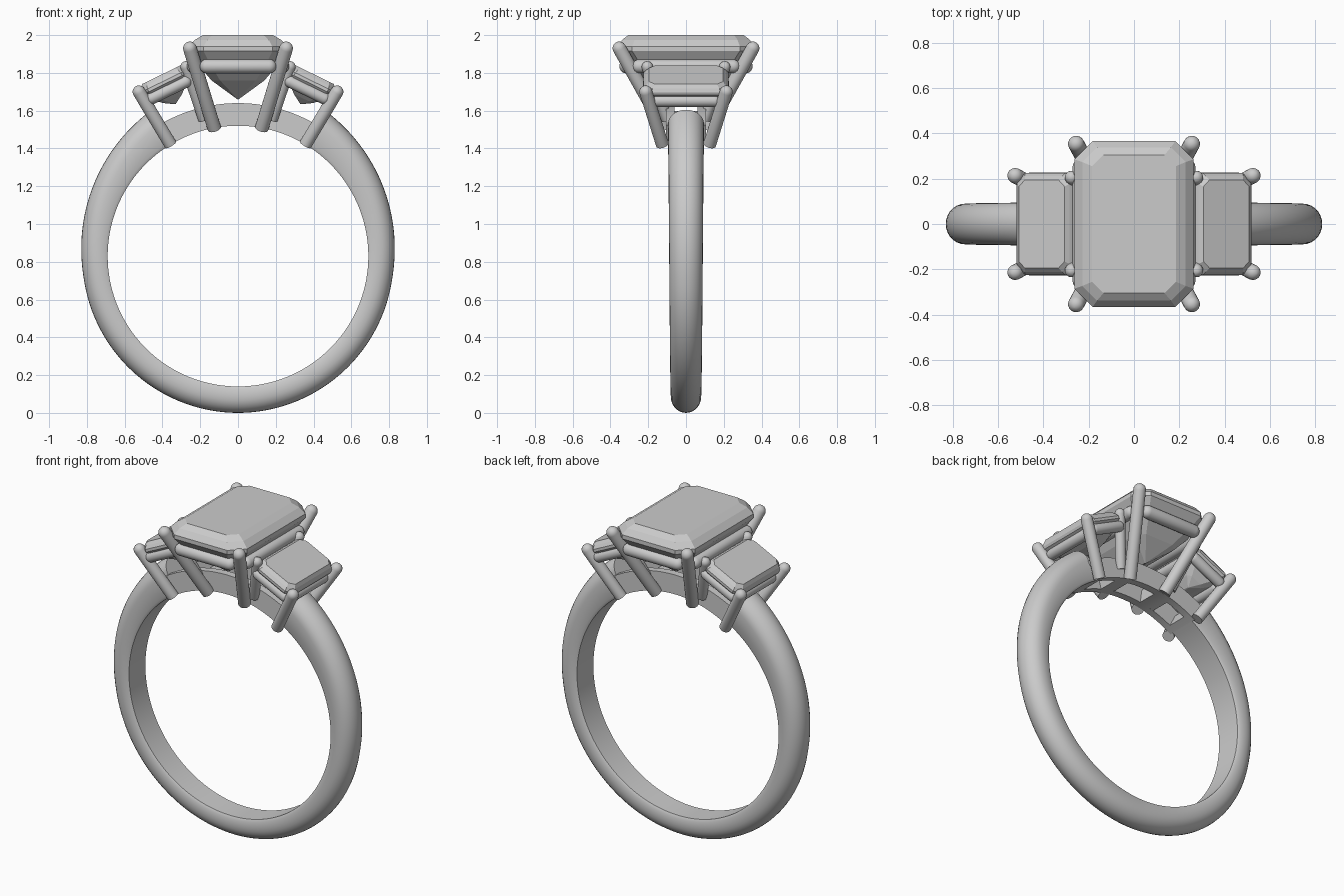
import bpy, bmesh, math
from mathutils import Vector, Matrix

if "Cube" in bpy.data.objects:
    bpy.data.objects.remove(bpy.data.objects["Cube"])

CZ, R_IN = 0.83, 0.69   # finger hole centre height and radius
I4 = Matrix.Identity(4)


def finish(name, bm, smooth=True):
    bmesh.ops.recalc_face_normals(bm, faces=bm.faces)
    me = bpy.data.meshes.new(name)
    bm.to_mesh(me)
    bm.free()
    ob = bpy.data.objects.new(name, me)
    bpy.context.collection.objects.link(ob)
    if smooth:
        bpy.ops.object.select_all(action='DESELECT')
        ob.select_set(True)
        bpy.context.view_layer.objects.active = ob
        bpy.ops.object.shade_smooth_by_angle(angle=math.radians(35))
    return ob


def loft(bm, rings):
    rows = [[bm.verts.new(p) for p in r] for r in rings]
    n = len(rows[0])
    for a, b in zip(rows, rows[1:]):
        for i in range(n):
            j = (i + 1) % n
            bm.faces.new((a[i], a[j], b[j], b[i]))
    bm.faces.new(rows[0])
    bm.faces.new(rows[-1])


def rod(name, a, b, r, m=I4, round_both=False):
    # round wire from a to b, with a domed tip at b
    a, b = m @ Vector(a), m @ Vector(b)
    d = b - a
    rot = d.to_track_quat('Z', 'Y').to_matrix().to_4x4()
    bm = bmesh.new()
    k, seg = 5, 20
    prof = [(r * math.cos(t), d.length + r * math.sin(t))
            for t in [i * math.radians(86) / k for i in range(k + 1)]]
    if round_both:
        prof = [(p, d.length - q) for p, q in reversed(prof)] + prof
    else:
        prof = [(r, 0)] + prof
    mat = Matrix.Translation(a) @ rot
    loft(bm, [[mat @ Vector((p * math.cos(t), p * math.sin(t), q))
               for t in [2 * math.pi * i / seg for i in range(seg)]] for p, q in prof])
    return finish(name, bm)


def stone(name, layers, m=I4):
    # step-cut gem: stacked octagons (height, half x, half y, corner cut)
    bm = bmesh.new()
    loft(bm, [[m @ Vector(p) for p in (
        (x - c, y, z), (x, y - c, z), (x, c - y, z), (x - c, -y, z),
        (c - x, -y, z), (-x, c - y, z), (-x, y - c, z), (c - x, y, z))]
        for z, x, y, c in layers])
    return finish(name, bm, False)


def polar(t, r, y):
    return Vector((r * math.sin(t), y, CZ + r * math.cos(t)))


def arc_block(name, d0, d1, y0, y1, r0, r1):
    bm = bmesh.new()
    n = max(2, int(abs(d1 - d0) / 2))
    loft(bm, [[polar(math.radians(d0 + (d1 - d0) * i / n), r, y)
               for r, y in ((r0, y0), (r1, y0), (r1, y1), (r0, y1))]
              for i in range(n + 1)])
    return finish(name, bm)


# shank: domed section, thicker and wider towards the stones
bm = bmesh.new()
rings = []
N = 120
for i in range(N + 1):
    deg = 30.5 + 299 * i / N
    from_top = min(deg, 360 - deg)
    k = max(0, (100 - from_top) / 70) ** 1.5
    r_out = 0.825 + 0.075 * k
    if from_top > 100:
        r_out = 0.825 + 0.005 * (from_top - 100) / 80
    hw = 0.08 + 0.015 * (180 - from_top) / 150
    r_mid = r_out - 0.085
    sec = [(R_IN, -hw * 0.9), (R_IN + 0.015, -hw)]
    sec += [(r_mid + 0.085 * math.sin(a), -hw * math.cos(a))
            for a in [math.pi * s / 14 for s in range(15)]]
    sec += [(R_IN + 0.015, hw), (R_IN, hw * 0.9)]
    rings.append([polar(math.radians(deg), r, y) for r, y in sec])
loft(bm, rings)
finish("shank", bm)

# open gallery under the stones: two side walls joined by cross bars
for s, tag in ((-1, "front"), (1, "back")):
    arc_block("gallery_wall_" + tag, -31, 31, s * 0.06, s * 0.105, R_IN, 0.81)
for i, d in enumerate((-29, -12, 12, 29)):
    w = 4 if abs(d) < 20 else 2
    arc_block(f"gallery_cross_bar_{i}", d - w, d + w, -0.1, 0.1, R_IN, 0.775)

# centre stone, prongs and rails
stone("center_stone", [(2.0, .185, .305, .05), (1.975, .228, .338, .065),
                       (1.94, .262, .365, .08), (1.915, .262, .365, .08),
                       (1.86, .225, .32, .07), (1.76, .14, .22, .045),
                       (1.66, .003, .10, .002)])
for sx in (-1, 1):
    for sy in (-1, 1):
        rod("center_prong", (sx * .125, sy * .115, 1.505), (sx * .255, sy * .353, 1.93), .036)
    rod("center_side_rail", (sx * .235, -.25, 1.835), (sx * .235, .25, 1.835), .036, round_both=True)
    rod("center_end_rail", (-.165, sx * .315, 1.835), (.165, sx * .315, 1.835), .038, round_both=True)

# side stones with their settings, tilted outwards
for s, tag in ((-1, "left"), (1, "right")):
    m = Matrix.Translation((s * .407, 0, 1.79)) @ Matrix.Rotation(s * math.radians(26), 4, 'Y')
    stone(tag + "_stone", [(0, .112, .195, .03), (-.018, .128, .212, .036),
                           (-.036, .14, .225, .042), (-.052, .14, .225, .042),
                           (-.10, .10, .18, .03), (-.14, .055, .13, .02),
                           (-.172, .003, .08, .002)], m)
    for sy in (-1, 1):
        rod(tag + "_outer_prong", (s * .117, sy * .125, -.355), (s * .145, sy * .213, -.03), .034, m)
        rod(tag + "_inner_prong", (s * -.10, sy * .10, -.31), (s * -.137, sy * .205, -.02), .03, m)
        rod(tag + "_end_rail", (-.10, sy * .195, -.09), (.10, sy * .195, -.09), .032, m, True)
        rod(tag + "_cross_rail", (sy * .12, -.15, -.095), (sy * .12, .15, -.095), .032, m, True)
